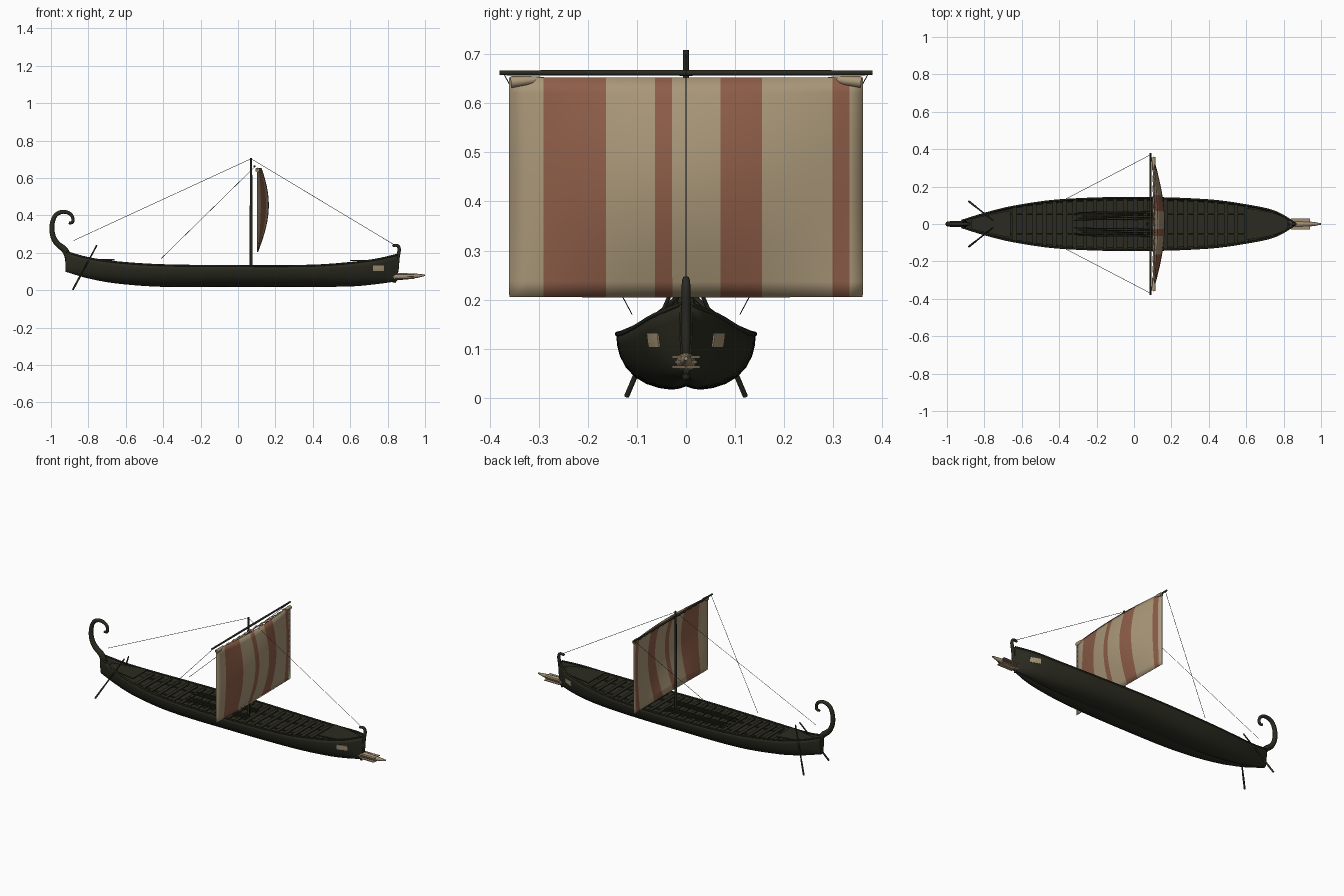
import bpy, bmesh, math
from mathutils import Vector

cube = bpy.data.objects.get("Cube")
if cube:
    bpy.data.objects.remove(cube)


def material(name, rgb):
    m = bpy.data.materials.new(name)
    m.use_nodes = True
    m.diffuse_color = (*rgb, 1)
    m.node_tree.nodes["Principled BSDF"].inputs["Base Color"].default_value = (*rgb, 1)
    return m


WOOD = material("dark tarred wood", (.024, .024, .015))
CREAM = material("cream cloth", (.40, .31, .19))
RED = material("brick red cloth", (.27, .11, .065))
BRONZE = material("pale bronze", (.36, .27, .17))
ROPE = material("grey rope", (.06, .058, .05))


def finish(name, bm, mats, smooth=True, thick=0):
    bmesh.ops.recalc_face_normals(bm, faces=bm.faces)
    me = bpy.data.meshes.new(name)
    bm.to_mesh(me)
    bm.free()
    ob = bpy.data.objects.new(name, me)
    bpy.context.collection.objects.link(ob)
    for m in mats:
        me.materials.append(m)
    if smooth:
        bpy.ops.object.select_all(action='DESELECT')
        ob.select_set(True)
        bpy.context.view_layer.objects.active = ob
        bpy.ops.object.shade_smooth_by_angle(angle=math.radians(40))
    if thick:
        mod = ob.modifiers.new("thickness", 'SOLIDIFY')
        mod.thickness = thick
        mod.offset = 0
    return ob


def grid(bm, rows):
    """Skin a list of point rows with quads."""
    vs = [[bm.verts.new(p) for p in r] for r in rows]
    for a, b in zip(vs, vs[1:]):
        for i in range(len(a) - 1):
            bm.faces.new((a[i], a[i + 1], b[i + 1], b[i]))
    return vs


def tube(name, pts, r, mat, radii=None, smooth=False, res=2):
    cu = bpy.data.curves.new(name, 'CURVE')
    cu.dimensions = '3D'
    cu.bevel_depth, cu.bevel_resolution, cu.use_fill_caps = r, res, True
    sp = cu.splines.new('NURBS' if smooth else 'POLY')
    sp.points.add(len(pts) - 1)
    for i, p in enumerate(pts):
        sp.points[i].co = (*p, 1)
        sp.points[i].radius = radii[i] if radii else 1
    if smooth:
        sp.use_endpoint_u, sp.order_u, sp.resolution_u = True, 3, 8
    ob = bpy.data.objects.new(name, cu)
    cu.materials.append(mat)
    bpy.context.collection.objects.link(ob)
    return ob


def add_box(bm, centre, size):
    vs = bmesh.ops.create_cube(bm, size=1)["verts"]
    for v in vs:
        v.co = Vector(centre) + Vector(a * b for a, b in zip(v.co, size))


# Hull stations: x, half width, keel height, rail height
STATIONS = [(-.92, .018, .10, .205), (-.8, .055, .065, .172), (-.65, .092, .038, .15),
            (-.4, .127, .02, .134), (0, .14, .02, .13), (.4, .127, .02, .132),
            (.62, .097, .023, .148), (.76, .064, .037, .168), (.85, .012, .05, .19)]
SECTION = [(0, .06), (.1, .02), (.22, 0), (.4, .03), (.58, .1), (.74, .22),
           (.87, .4), (.95, .6), (.99, .8), (1, 1)]


def hull(x):
    """Half width, keel and rail height at x, by smooth interpolation."""
    S = STATIONS
    i = max(k for k in range(len(S) - 1) if S[k][0] <= x or k == 0)

    def slope(k, c):
        a, b = S[max(k - 1, 0)], S[min(k + 1, len(S) - 1)]
        return (b[c] - a[c]) / (b[0] - a[0])
    h = S[i + 1][0] - S[i][0]
    t = (x - S[i][0]) / h
    return [(2*t**3 - 3*t*t + 1) * S[i][c] + (t**3 - 2*t*t + t) * h * slope(i, c)
            + (3*t*t - 2*t**3) * S[i + 1][c] + (t**3 - t*t) * h * slope(i + 1, c)
            for c in (1, 2, 3)]


def side_y(x, z):
    """Hull half width at a given height."""
    w, k, r = hull(x)
    f = (z - k) / (r - k)
    for (a, b), (c, d) in zip(SECTION[2:], SECTION[3:]):
        if b <= f <= d:
            return w * (a + (c - a) * (f - b) / (d - b))
    return w


def span(a, b, n):
    return [a + (b - a) * i / n for i in range(n + 1)]


# Hull shell with closed ends
bm = bmesh.new()
rows = []
for x in span(-.92, .85, 56):
    w, k, r = hull(x)
    half = [(x, w * a, k + (r - k) * b) for a, b in SECTION]
    rows.append([(x, -y, z) for _, y, z in half[:0:-1]] + half)
vs = grid(bm, rows)
bm.faces.new(vs[0])
bm.faces.new(vs[-1])
finish("hull", bm, [WOOD], thick=.004)

# Rails along both sides
for s, label in ((1, "left"), (-1, "right")):
    tube(label + "_rail", [(x, s * hull(x)[0], hull(x)[2]) for x in span(-.92, .85, 40)], .005, WOOD)


def deck(name, x0, x1, height, fill, thick):
    """Deck following the hull; height is a function of x."""
    bm = bmesh.new()
    rows = []
    for x in span(x0, x1, 20):
        z = height(x)
        y = side_y(x, z) * fill
        rows.append([(x, -y, z), (x, y, z)])
    grid(bm, rows)
    finish(name, bm, [WOOD], False, thick)


deck("lower_deck", -.9, .83, lambda x: hull(x)[2] - .05, .97, .004)
deck("stern_deck", -.87, -.66, lambda x: .163, .8, .006)
deck("bow_deck", .6, .82, lambda x: .158, .85, .006)

# Rowing benches with long beams below them
bm = bmesh.new()
for x in span(-.64, .6, 23):
    z = hull(x)[2] - .014
    add_box(bm, (x, 0, z), (.022, 2 * side_y(x, z) - .004, .006))
finish("rowing_benches", bm, [WOOD], False)
for y in (-.055, .055):
    tube("bench_beam", [(x, y, hull(x)[2] - .02) for x in span(-.66, .62, 12)], .005, WOOD)

# Stowed oars on the benches
for s in (1, -1):
    for i in range(5):
        y = s * (.022 + .01 * i)
        tube("stowed_oar", [(-.32 + .02 * (i % 3), y, .126), (.1, y + s * .004, .124)], .0028, WOOD, res=1)

# Curled stern ornament and bow post
tube("stern_curl", [(-.905, 0, .15), (-.91, 0, .21), (-.975, 0, .25), (-1.0, 0, .32), (-.985, 0, .40),
                    (-.935, 0, .425), (-.885, 0, .405), (-.88, 0, .355), (-.905, 0, .36)],
     .018, WOOD, [1, 1, .85, .75, .65, .6, .5, .45, .4], True)
tube("bow_post", [(.835, 0, .04), (.85, 0, .10), (.853, 0, .17), (.865, 0, .225), (.848, 0, .245),
                  (.826, 0, .236)], .01, WOOD, [.8, 1, 1, .9, .8, .7], True)

# Ram: a tapered core with flat fins
tube("ram_core", [(.83, 0, .073), (.90, 0, .074), (.96, 0, .077), (1.0, 0, .08)], .02, BRONZE,
     [1, .85, .55, .2])
bm = bmesh.new()
for z in (.063, .073, .083):
    add_box(bm, (.89, 0, z), (.10, .058 if z != .073 else .045, .004))
finish("ram_fins", bm, [BRONZE], False)

# Eye plates on the bow
for s, label in ((1, "left"), (-1, "right")):
    bm = bmesh.new()
    grid(bm, [[(x, s * (side_y(x, z) + .004), z) for z in span(.103, .132, 3)]
              for x in span(.722, .78, 4)])
    finish(label + "_eye", bm, [CREAM], False, .003)
    # Steering oar with a flattened blade end
    a, b = Vector((-.755, s * .02, .24)), Vector((-.883, s * .121, .003))
    tube(label + "_steering_oar", [a, a.lerp(b, .65), a.lerp(b, .75), b], .004, WOOD, [1, 1, 1.3, 1.3])

# Mast and yard
tube("mast", [(.07, 0, .06), (.07, 0, .4), (.07, 0, .708)], .0075, WOOD, [1.1, 1, .75])
tube("yard", [(.088, -.38, .662), (.088, 0, .662), (.088, .38, .662)], .0055, WOOD, [.9, 1.1, .9])

# Billowing striped sail
EDGES = [-.36, -.29, -.163, -.063, -.028, .07, .155, .298, .333, .36]
cols, stripe = [], []
for i, (a, b) in enumerate(zip(EDGES, EDGES[1:])):
    n = max(1, round((b - a) / .03))
    cols += span(a, b, n)[:-1]
    stripe += [i % 2] * n
cols.append(EDGES[-1])
bm = bmesh.new()
grid(bm, [[(.103 + .061 * math.cos(math.pi * y / .72) * math.sin(math.pi * (.02 + .86 * v)), y,
            .205 + .447 * v) for v in span(0, 1, 14)] for y in cols])
bm.faces.ensure_lookup_table()
for i, f in enumerate(bm.faces):
    f.material_index = stripe[i // 14]
finish("sail", bm, [CREAM, RED], thick=.002)

# Gathered cloth under the yard
for i in range(13):
    y = -.324 + .054 * i
    end = i in (0, 12)
    s = 1 if y > 0 else -1
    tube("gathered_cloth", [(.1, y - s * .035, .65), (.106, y, .646), (.104, y + s * .032, .643)],
         .012 if end else .006, CREAM, [.3, .8, 1])

# Rigging
top = (.07, 0, .703)
tube("stern_stay", [top, (-.88, 0, .265)], .0012, ROPE, res=0)
tube("bow_stay", [top, (.84, 0, .24)], .0012, ROPE, res=0)
for s, label in ((1, "left"), (-1, "right")):
    tube(label + "_brace", [(.088, s * .37, .658), (-.41, s * .11, .17)], .0012, ROPE, res=0)
